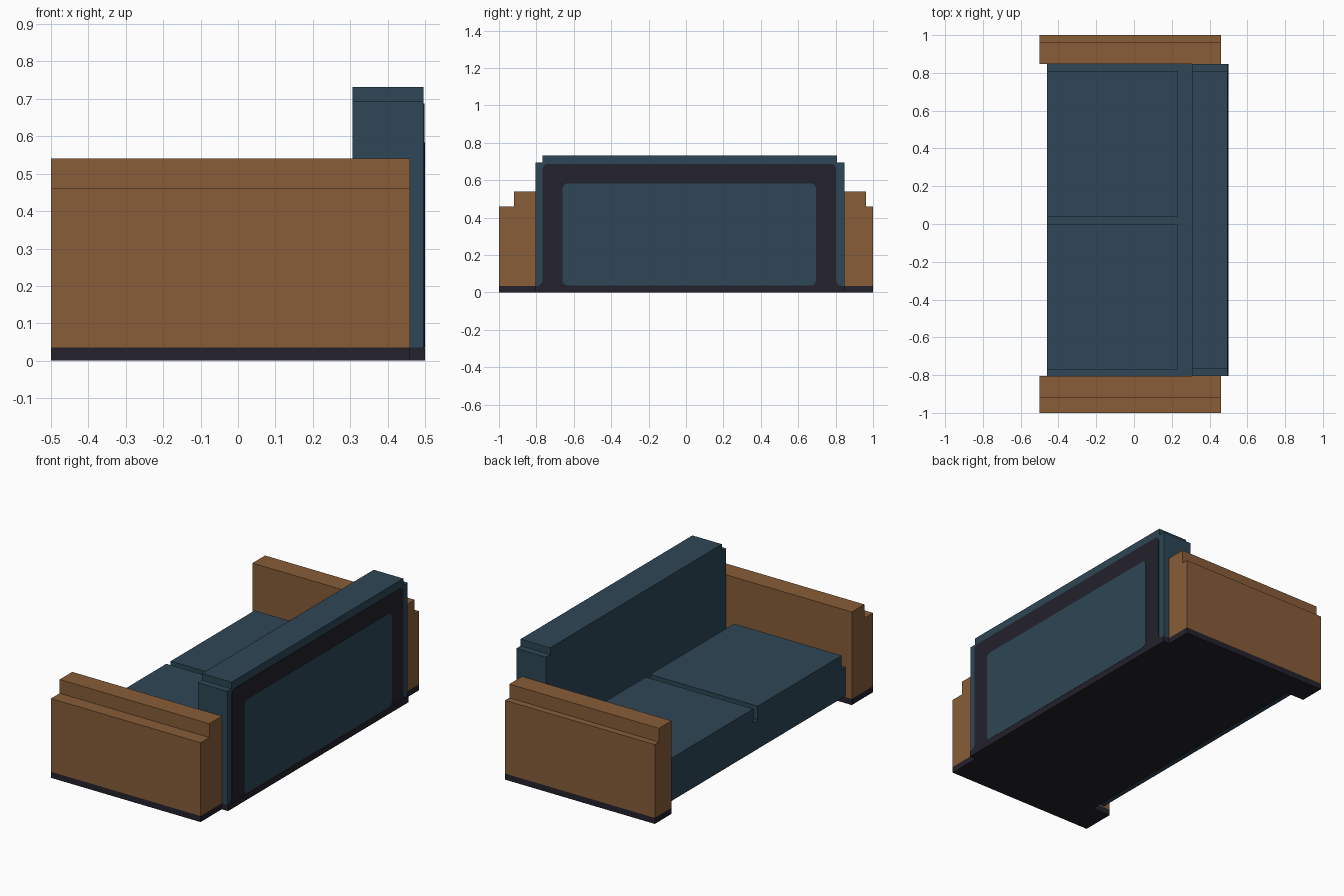
import bpy, math

if "Cube" in bpy.data.objects:
    bpy.data.objects.remove(bpy.data.objects["Cube"])


def material(name, rgb):
    m = bpy.data.materials.new(name)
    m.diffuse_color = (*rgb, 1)
    m.use_nodes = True
    m.node_tree.nodes["Principled BSDF"].inputs["Base Color"].default_value = m.diffuse_color
    return m


BROWN = material("brown_leather", (0.246, 0.109, 0.040))
BLUE = material("slate_blue_fabric", (0.027, 0.062, 0.092))
DARK = material("dark_base", (0.017, 0.016, 0.025))


def prism(name, pts, axis, lo, hi, mat):
    """Extrude a 2D outline: axis 'x' takes (y, z) points, axis 'z' takes (x, y)."""
    place = (lambda p, t: (t, p[0], p[1])) if axis == "x" else (lambda p, t: (p[0], p[1], t))
    n = len(pts)
    verts = [place(p, lo) for p in pts] + [place(p, hi) for p in pts]
    faces = [list(range(n))[::-1], list(range(n, 2 * n))]
    faces += [[i, (i + 1) % n, (i + 1) % n + n, i + n] for i in range(n)]
    me = bpy.data.meshes.new(name)
    me.from_pydata(verts, [], faces)
    me.materials.append(mat)
    ob = bpy.data.objects.new(name, me)
    bpy.context.collection.objects.link(ob)
    return ob


def rect(a0, b0, a1, b1):
    return [(a0, b0), (a1, b0), (a1, b1), (a0, b1)]


def arc(cx, cy, r, start, end, n=5):
    angles = [math.radians(start + (end - start) * i / n) for i in range(n + 1)]
    return [(cx + r * math.cos(a), cy + r * math.sin(a)) for a in angles]


L, R, F = -0.805, 0.847, 0.035   # inner faces of the arms, top of the base

# dark base: recessed under the seat front, stepped out under the back
prism("base", [(-0.5, -1), (0.46, -1), (0.46, L), (0.5, L), (0.5, R), (0.46, R),
               (0.46, 1), (-0.5, 1), (-0.5, R), (-0.385, R), (-0.385, L), (-0.5, L)],
      "z", 0, F, DARK)

# stepped arms
prism("left_arm", [(-1, F), (L, F), (L, 0.54), (-0.92, 0.54), (-0.92, 0.46), (-1, 0.46)],
      "x", -0.5, 0.46, BROWN)
prism("right_arm", [(R, F), (1, F), (1, 0.46), (0.962, 0.46), (0.962, 0.54), (R, 0.54)],
      "x", -0.5, 0.46, BROWN)

# seat and its two cushions
prism("seat", rect(L, 0.042, R, 0.21), "x", -0.46, 0.306, BLUE)
for name, y in (("left_cushion", -0.77), ("right_cushion", 0.04)):
    prism(name, rect(y, 0.21, y + 0.77, 0.29), "x", -0.46, 0.23, BLUE)

# backrest with stepped ends
prism("backrest", [(L, F), (R, F), (R, 0.693), (0.807, 0.693), (0.807, 0.732),
                   (-0.767, 0.732), (-0.767, 0.693), (L, 0.693)], "x", 0.306, 0.496, BLUE)

# dark frame on the rear, rounded on top and flared into the base
a, b, r, t = -0.767, 0.803, 0.03, 0.687
frame = ([(L, 0.03), (R, 0.03), (R, F)] + arc(b + r, F + r, r, 270, 180)
         + arc(b - r, t - r, r, 0, 90) + arc(a + r, t - r, r, 90, 180)
         + arc(a - r, F + r, r, 0, -90) + [(L, F)])
prism("rear_frame", frame, "x", 0.494, 0.4985, DARK)

# blue rounded panel inside the frame
a, b, lo, hi = -0.66, 0.695, 0.037, 0.583
panel = (arc(b - r, lo + r, r, 270, 360) + arc(b - r, hi - r, r, 0, 90)
         + arc(a + r, hi - r, r, 90, 180) + arc(a + r, lo + r, r, 180, 270))
prism("rear_panel", panel, "x", 0.495, 0.5, BLUE)
